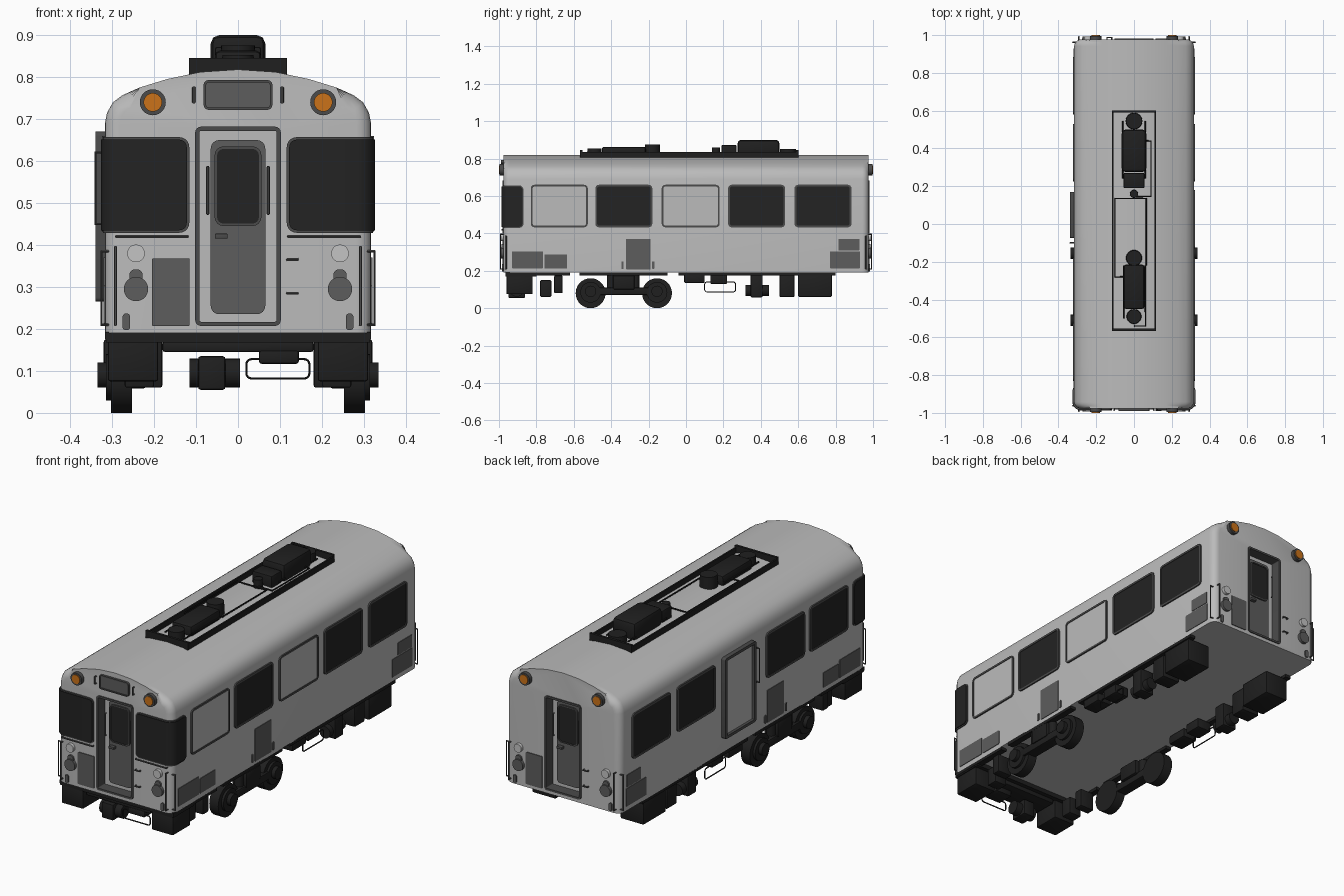
import bpy, bmesh
from math import sin, cos, pi
from mathutils import Matrix, Vector

cube = bpy.data.objects.get("Cube")
if cube:
    bpy.data.objects.remove(cube, do_unlink=True)


def material(name, r, g, b):
    m = bpy.data.materials.new(name)
    m.use_nodes = True
    m.diffuse_color = (r, g, b, 1)
    m.node_tree.nodes["Principled BSDF"].inputs["Base Color"].default_value = (r, g, b, 1)
    return m


BODY = material("body light grey", .5, .5, .5)
TRIM = material("trim dark grey", .07, .07, .07)
PANEL = material("panel mid grey", .11, .11, .11)
GLASS = material("dark glass", .017, .017, .017)
BLACK = material("underframe black", .014, .014, .014)
AMBER = material("amber lamp", .6, .17, .01)
LAMP = material("pale lamp", .55, .55, .55)

HALF_W, HALF_L, ROUND = .317, .977, .035
FACES = {
    "front": lambda u, z, d: (u, -HALF_L - d, z),
    "back": lambda u, z, d: (-u, HALF_L + d, z),
    "left": lambda u, z, d: (HALF_W + d, u, z),
    "right": lambda u, z, d: (-HALF_W - d, u, z),
}


def finish(bm, name, mat):
    bmesh.ops.recalc_face_normals(bm, faces=bm.faces)
    me = bpy.data.meshes.new(name)
    bm.to_mesh(me)
    bm.free()
    me.materials.append(mat)
    ob = bpy.data.objects.new(name, me)
    bpy.context.collection.objects.link(ob)
    return ob


def box(name, mat, x0, x1, y0, y1, z0, z1, bevel=.006):
    bm = bmesh.new()
    bmesh.ops.create_cube(bm, size=1)
    for v in bm.verts:
        v.co = ((x0 + x1) / 2 + v.co.x * (x1 - x0), (y0 + y1) / 2 + v.co.y * (y1 - y0),
                (z0 + z1) / 2 + v.co.z * (z1 - z0))
    if bevel:
        bmesh.ops.bevel(bm, geom=bm.edges[:], offset=bevel, segments=2, affect='EDGES', profile=.5)
    return finish(bm, name, mat)


def cylinder(name, mat, axis, center, r, depth, r2=None):
    bm = bmesh.new()
    turn = {"x": Matrix.Rotation(pi / 2, 4, 'Y'), "y": Matrix.Rotation(pi / 2, 4, 'X'), "z": Matrix()}
    bmesh.ops.create_cone(bm, cap_ends=True, segments=28, radius1=r, radius2=r2 or r, depth=depth,
                          matrix=Matrix.Translation(center) @ turn[axis])
    return finish(bm, name, mat)


def outline(u0, u1, z0, z1, r):
    pts = []
    for k, (u, z) in enumerate([(u1 - r, z1 - r), (u0 + r, z1 - r), (u0 + r, z0 + r), (u1 - r, z0 + r)]):
        for i in range(5):
            a = (k + i / 4) * pi / 2
            pts.append((u + r * cos(a), z + r * sin(a)))
    return pts


def loft(bm, loops, closed):
    n = len(loops[0])
    pairs = list(zip(loops, loops[1:])) + ([(loops[-1], loops[0])] if closed else [])
    for a, b in pairs:
        for i in range(n):
            bm.faces.new((a[i], a[(i + 1) % n], b[(i + 1) % n], b[i]))


def plate(name, mat, face, u0, u1, z0, z1, d0=-.002, d1=.004, r=.003):
    bm = bmesh.new()
    pts = outline(u0, u1, z0, z1, r)
    loops = [[bm.verts.new(FACES[face](u, z, d)) for u, z in pts] for d in (d0, d1)]
    loft(bm, loops, False)
    for loop in loops:
        bm.faces.new(loop)
    return finish(bm, name, mat)


def ring(name, mat, face, u0, u1, z0, z1, w, d0=-.002, d1=.007, r=.02):
    bm = bmesh.new()
    outer = outline(u0, u1, z0, z1, r)
    inner = outline(u0 + w, u1 - w, z0 + w, z1 - w, max(r - w, .003))
    loops = [[bm.verts.new(FACES[face](u, z, d)) for u, z in pts]
             for pts, d in ((outer, d0), (outer, d1), (inner, d1), (inner, d0))]
    loft(bm, loops, True)
    return finish(bm, name, mat)


def pipe(name, mat, pts, r=.004, cyclic=False):
    cu = bpy.data.curves.new(name, 'CURVE')
    cu.dimensions = '3D'
    cu.bevel_depth, cu.bevel_resolution, cu.use_fill_caps = r, 1, True
    sp = cu.splines.new('POLY')
    sp.points.add(len(pts) - 1)
    for p, co in zip(sp.points, pts):
        p.co = (*co, 1)
    sp.use_cyclic_u = cyclic
    cu.materials.append(mat)
    ob = bpy.data.objects.new(name, cu)
    bpy.context.collection.objects.link(ob)
    return ob


def rail(name, face, u0, z0, u1, z1, out=.015):
    f = FACES[face]
    pipe(name, TRIM, [f(u0, z0, -.03), f(u0, z0, out), f(u1, z1, out), f(u1, z1, -.03)])


# Car body: arched section run along y with rounded ends
half = [(.317, .19), (.317, .69), (.312, .715), (.298, .74), (.275, .757), (.235, .775),
        (.17, .795), (.09, .812), (0, .818)]
section = half + [(-x, z) for x, z in half[-2::-1]]
bm = bmesh.new()
ends = [[bm.verts.new((x, y, z)) for x, z in section] for y in (-HALF_L, HALF_L)]
loft(bm, ends, False)
caps = [bm.faces.new(e) for e in ends]
rim = [e for c in caps for e in c.edges if max(v.co.z for v in e.verts) > .2]
bmesh.ops.bevel(bm, geom=rim, offset=ROUND, segments=5, affect='EDGES', profile=.5, clamp_overlap=False)
body = finish(bm, "car_body", BODY)

# Recesses for the end doors
for side in (-1, 1):
    cutter = box("door_cutter", BODY, -.095, .095, side * HALF_L - .05, side * HALF_L + .05, .215, .675, 0)
    cutter.hide_render = True
    mod = body.modifiers.new("recess", 'BOOLEAN')
    mod.operation, mod.solver, mod.object = 'DIFFERENCE', 'EXACT', cutter
    bpy.context.view_layer.objects.active = body
    bpy.ops.object.modifier_apply(modifier=mod.name)
    bpy.data.objects.remove(cutter, do_unlink=True)

# Both ends: door, lamps, panels and rails
for face in ("front", "back"):
    f = FACES[face]
    ring(face + "_door_frame", TRIM, face, -.102, .102, .207, .682, .01, -.05, .005, .014)
    plate(face + "_door", PANEL, face, -.065, .065, .235, .65, -.052, -.043, .02)
    ring(face + "_door_window_frame", TRIM, face, -.056, .056, .445, .635, .006, -.045, -.036, .022)
    plate(face + "_door_window", GLASS, face, -.051, .051, .45, .63, -.045, -.039, .018)
    box(face + "_door_handle", TRIM, *sorted((f(-.055, 0, 0)[0], f(-.025, 0, 0)[0])),
        *sorted((f(0, 0, -.045)[1], f(0, 0, -.025)[1])), .415, .427, .002)
    plate(face + "_grey_panel", PANEL, face, -.205, -.115, .207, .368)
    for s in (-1, 1):
        cylinder(face + "_headlight_rim", TRIM, "y", f(s * .203, .74, .004), .031, .03)
        cylinder(face + "_headlight", AMBER, "y", f(s * .203, .74, .006), .022, .034)
        cylinder(face + "_marker_lamp", LAMP, "y", f(s * .243, .38, .004), .021, .022)
        cylinder(face + "_tail_lamp", PANEL, "y", f(s * .243, .295, .004), .029, .022)
        plate(face + "_tail_lamp_cap", PANEL, face, s * .243 - .016, s * .243 + .016, .3, .342, -.002, .009, .014)
        plate(face + "_foot_panel", PANEL, face, s * .266 - .009, s * .266 + .009, .197, .237, -.002, .006, .008)
        rail(face + "_corner_rail", face, s * .292, .21, s * .292, .395)
        rail(face + "_door_rail", face, s * .072, .475, s * .072, .585, -.025)
    for z in (.285, .365):
        rail(face + "_step_grip", face, .118, z, .142, z, .01)

# Destination sign and front rails
ring("sign_frame", TRIM, "front", -.082, .082, .722, .793, .006, -.03, .012, .012)
plate("sign_panel", PANEL, "front", -.078, .078, .726, .789, -.03, .007, .008)
for s in (-1, 1):
    rail("sign_grip", "front", s * .105, .74, s * .105, .775, .01)
    rail("window_rail", "front", s * .12, .42, s * .29, .42, .008)


# Windows wrapping round the front corners
def wrap_window(name, mat, side, grow, d, r):
    x_in, y_out, z_half = .122 - grow, -.875 + grow, .108 + grow
    flat, arc = HALF_W - ROUND - x_in, ROUND * pi / 2
    total = flat + arc + y_out + HALF_L - ROUND

    def at(s, off):
        if s < flat:
            return x_in + s, -HALF_L - off
        if s < flat + arc:
            a = (s - flat) / ROUND
            return HALF_W - ROUND + (ROUND + off) * sin(a), -HALF_L + ROUND - (ROUND + off) * cos(a)
        return HALF_W + off, -HALF_L + ROUND + s - flat - arc

    near = [r * (1 - cos(k * pi / 10)) for k in range(6)]
    stops = near + [flat + arc * k / 6 for k in range(7)] + [total - s for s in reversed(near)]
    bm = bmesh.new()
    loops = []
    for s in stops:
        e = max(0, r - min(s, total - s))
        h = z_half - r + (r * r - e * e) ** .5
        loops.append([bm.verts.new((side * x, y, .543 + dz)) for off, dz in
                      ((d, h), (d, -h), (-.003, -h), (-.003, h)) for x, y in [at(s, off)]])
    loft(bm, loops, False)
    bm.faces.new(loops[0])
    bm.faces.new(loops[-1])
    finish(bm, name, mat)


for side in (-1, 1):
    wrap_window("wrap_window_frame", TRIM, side, .006, .005, .024)
    wrap_window("wrap_window_glass", GLASS, side, 0, .009, .018)

# Side windows, door and equipment panels
for face in ("left", "right"):
    bays = [(-.83, -.525, face == "right"), (-.485, -.18, True), (.225, .53, True), (.58, .885, True)]
    if face == "left":
        bays.append((-.13, .18, False))
    for y0, y1, glazed in bays:
        ring("side_window_frame", TRIM, face, y0, y1, .432, .66, .01)
        plate("side_window" if glazed else "blank_window", GLASS if glazed else BODY, face,
              y0 + .005, y1 - .005, .437, .655, -.002, .004, .016)
    for y0, y1, z0, z1 in ((-.93, -.765, .213, .303), (-.757, -.635, .213, .288), (-.32, -.19, .207, .37),
                           (.77, .93, .213, .303), (.815, .927, .309, .37)):
        plate("side_grey_panel", PANEL, face, y0, y1, z0, z1, -.002, .003)
    for y in (-.34, -.175):
        plate("side_small_panel", PANEL, face, y - .006, y + .006, .21, .25)
    for y in (-.962, .962):
        rail("side_corner_rail", face, y, .21, y, .385, .008)
ring("side_door_frame", TRIM, "right", -.075, .17, .265, .67, .014, -.002, .022, .01)
plate("side_door", BODY, "right", -.065, .16, .275, .66, -.002, .008)
rail("side_door_rail", "right", -.1, .45, -.1, .62, .022)

# Roof frame, air units and piping
ROOF = .828
for s in (-1, 1):
    box("roof_frame_rail", BLACK, s * .113 - .004, s * .113 + .004, -.565, .6, .8, .835, 0)
for y in (-.56, .595):
    box("roof_frame_end", BLACK, -.117, .117, y - .006, y + .006, .8, .845, 0)
box("rear_air_unit", BLACK, -.065, .065, .275, .5, .805, .9, .02)
box("rear_air_box", BLACK, -.055, .055, .19, .27, .805, .872)
box("front_air_unit", BLACK, -.055, .055, -.45, -.215, .805, .863, .012)
for y, r, top in ((.545, .045, .852), (.16, .022, .86), (-.18, .043, .875), (-.49, .04, .853)):
    cylinder("roof_vent", BLACK, "z", (0, y, (top + .8) / 2), r, top - .8, r * .93)
for path in ([(.06, .44), (.09, .44), (.09, .145), (0, .145)],
             [(-.05, -.28), (-.1, -.28), (-.1, .135), (.065, .135), (.065, -.22)],
             [(-.06, .545), (-.06, .24)], [(.06, .545), (.06, .24)],
             [(0, -.54), (.06, -.54), (.06, -.22)], [(-.055, -.5), (-.055, -.22)]):
    pipe("roof_pipe", BLACK, [(x, y, ROOF) for x, y in path])

# Underframe: sills, end beams and equipment boxes
box("front_end_beam", BLACK, -.315, .315, -.965, -.8, .168, .19, 0)
box("front_cross_beam", BLACK, -.18, .18, -.95, -.82, .145, .17)
box("front_motor", BLACK, -.095, -.03, -.95, -.86, .055, .135)
cylinder("front_motor_end", BLACK, "x", (-.055, -.905, .095), .034, .12)
box("front_tank", BLACK, .05, .145, -.95, -.86, .117, .15)
pipe("front_pipe_loop", BLACK, [(x, -.94, z) for x, z in outline(.02, .17, .082, .128, .012)], .003, True)
equipment = [(.19, .31, -.96, -.82, .075, .175), (.2, .27, -.78, -.72, .06, .15), (.22, .3, -.705, -.66, .08, .175),
             (.23, .31, -.01, .1, .135, .18), (.22, .3, .13, .22, .13, .18), (.22, .3, .345, .41, .058, .18),
             (.2, .3, .5, .58, .06, .18), (.18, .31, .6, .78, .06, .18)]
for s in (-1, 1):
    for y0, y1 in ((-.965, -.62), (-.57, -.1), (-.04, .8)):
        box("side_sill", BLACK, *sorted((s * .285, s * .317)), y0, y1, .175, .193, 0)
    for x0, x1, *rest in equipment:
        box("equipment_box", BLACK, *sorted((s * x0, s * x1)), *rest)
    cylinder("air_tank", BLACK, "y", (s * .26, .38, .095), .03, .125)
    pipe("side_pipe_loop", BLACK, [(s * .29, y, z) for y, z in outline(.1, .265, .087, .14, .012)], .003, True)
    # Truck: wheels, axle boxes and side frame
    for y in (-.51, -.155):
        cylinder("wheel", BLACK, "x", (s * .278, y, .08), .08, .05)
        cylinder("wheel_hub", BLACK, "x", (s * .305, y, .085), .055, .02)
        cylinder("axle_box", BLACK, "x", (s * .32, y, .09), .03, .03)
    box("truck_frame", BLACK, *sorted((s * .255, s * .315)), -.48, -.19, .07, .11)
    box("truck_bolster", BLACK, *sorted((s * .24, s * .32)), -.39, -.275, .1, .175)
    for y in (-.4, -.27):
        cylinder("truck_spring", BLACK, "z", (s * .285, y, .14), .022, .07)

# Turn pipes into meshes and smooth the rounded shapes
bpy.ops.object.select_all(action='DESELECT')
for ob in bpy.context.collection.objects:
    if ob.type in {'MESH', 'CURVE'}:
        ob.select_set(True)
        bpy.context.view_layer.objects.active = ob
bpy.ops.object.convert(target='MESH')
bpy.ops.object.shade_smooth_by_angle(angle=.6)
